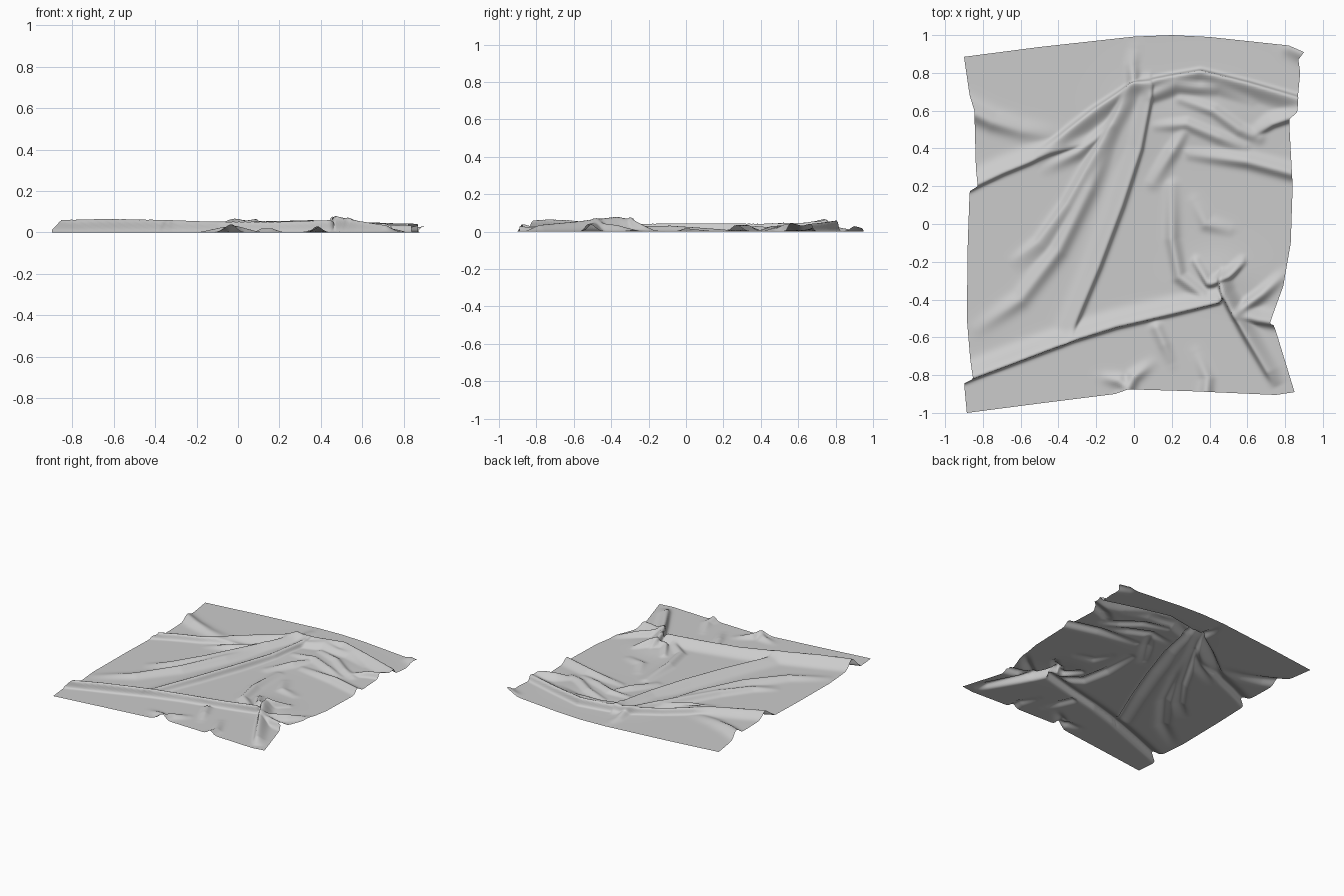
import bpy, bmesh, math

NX, NY = 170, 190

# outline of the cloth, one polyline per side
LEFT = [(-.885, -1), (-.90, -.84), (-.86, -.80), (-.885, -.5), (-.88, -.1), (-.87, .18),
        (-.835, .21), (-.845, .6), (-.87, .68), (-.90, .885)]
RIGHT = [(.85, -.89), (.74, -.53), (.72, -.52), (.79, -.33), (.83, -.1), (.84, .2),
         (.82, .57), (.86, .6), (.88, .8), (.87, .87), (.90, .91)]
BOTTOM = [(-.885, -1), (-.5, -.95), (-.1, -.9), (-.03, -.875), (.3, -.885), (.75, -.905), (.85, -.89)]
TOP = [(-.90, .885), (-.5, .937), (0, .992), (.2, 1), (.4, .99), (.82, .945), (.90, .91)]

# folds: (width left of path, width right of path, lean, [(x, y, height)...])
MAIN_FOLDS = [
    (.045, .022, .35, [(-.95, -.83, .058), (-.65, -.715, .066), (-.33, -.595, .06), (-.1, -.525, .052),
                       (.2, -.455, .052), (.44, -.395, .06)]),
    (.04, .028, .3, [(.47, -.28, .065), (.49, -.36, .08), (.6, -.57, .055), (.72, -.78, .035), (.76, -.86, 0)]),
    (.045, .022, .35, [(-.9, .19, .045), (-.7, .285, .045), (-.45, .385, .04), (-.2, .45, .01)]),
    (.025, .045, -.35, [(-.5, .38, .02), (-.38, .45, .045), (-.2, .59, .045), (0, .72, .055),
                        (.2, .76, .055), (.35, .785, .06), (.6, .725, .05), (.9, .64, .04)]),
    (.05, .04, 0, [(-.9, .61, .045), (-.75, .54, .035), (-.6, .495, .02), (-.42, .47, .005)]),
    (.04, .04, 0, [(.83, .93, .02), (.9, .9, .03)]),
]
FAN_FOLDS = [
    (.05, .03, .2, [(.0, .72, .05), (-.15, .45, .042), (-.35, .1, .035), (-.5, -.1, .025), (-.66, -.22, 0)]),
    (.025, .05, -.3, [(.08, .72, .05), (.02, .4, .042), (-.08, .1, .045), (-.2, -.22, .042), (-.35, -.58, .035)]),
    (.04, .04, 0, [(-.1, .5, .01), (-.24, .18, .035), (-.4, -.14, .035), (-.6, -.4, .025), (-.82, -.55, .005)]),
    (.035, .03, 0, [(-.12, .52, .03), (-.3, .38, .03), (-.46, .3, .005)]),
    (.03, .03, 0, [(0, .93, .003), (-.01, .84, .018), (0, .74, .04)]),
]
RIGHT_FOLDS = [
    (.03, .04, 0, [(.08, .68, .04), (.22, .73, .045), (.45, .72, .03), (.62, .66, .01)]),
    (.035, .035, 0, [(.25, .66, .02), (.42, .6, .035), (.56, .5, .03), (.66, .46, .015)]),
    (.035, .035, 0, [(.12, .52, .015), (.28, .53, .035), (.45, .46, .03), (.58, .41, .01)]),
    (.04, .03, 0, [(.3, .37, .012), (.6, .33, .035), (.9, .25, .035)]),
    (.04, .025, .3, [(.62, .47, .01), (.73, .54, .04), (.9, .6, .045)]),
    (.035, .035, 0, [(.1, .22, .01), (.2, .38, .03), (.26, .48, .02)]),
    (.035, .03, 0, [(.2, .2, .012), (.2, -.08, .032), (.24, -.28, .03), (.36, -.37, .03)]),
    (.035, .03, 0, [(.32, .12, .005), (.38, 0, .018), (.5, -.03, .006)]),
]
FRONT_FOLDS = [
    (.03, .025, .2, [(.33, -.2, .02), (.4, -.31, .045), (.5, -.27, .06), (.57, -.2, .02)]),
    (.04, .03, .2, [(.56, -.47, .045), (.66, -.5, .045), (.78, -.52, .04)]),
    (.03, .03, 0, [(.8, -.26, .005), (.68, -.37, .035), (.57, -.45, .045)]),
    (.03, .03, 0, [(-.06, -.92, .036), (0, -.81, .03), (.09, -.74, .005)]),
    (.03, .03, 0, [(-.18, -.81, .003), (-.08, -.83, .025), (-.03, -.87, .03)]),
    (.03, .03, 0, [(.38, -.92, .033), (.39, -.82, .022), (.33, -.68, .004)]),
    (.03, .03, 0, [(.2, -.74, .003), (.16, -.64, .02), (.12, -.55, .02)]),
]
FOLDS = MAIN_FOLDS + FAN_FOLDS + RIGHT_FOLDS + FRONT_FOLDS


def along(pts, t):
    """Point at fraction t of a polyline's length."""
    lens = [math.dist(a, b) for a, b in zip(pts, pts[1:])]
    d = t * sum(lens)
    for a, b, l in zip(pts, pts[1:], lens):
        if d <= l:
            return a[0] + (b[0] - a[0]) * d / l, a[1] + (b[1] - a[1]) * d / l
        d -= l
    return pts[-1]


def fold_height(x, y, fold):
    """Height and sideways drag of one fold at x, y."""
    wl, wr, lean, pts = fold
    best = None
    for (ax, ay, ah), (bx, by, bh) in zip(pts, pts[1:]):
        dx, dy = bx - ax, by - ay
        ll = dx * dx + dy * dy
        t = min(1, max(0, ((x - ax) * dx + (y - ay) * dy) / ll))
        ex, ey = x - ax - t * dx, y - ay - t * dy
        d2 = ex * ex + ey * ey
        if best is None or d2 < best[0]:
            n = math.sqrt(ll)
            best = (d2, dx * ey - dy * ex, ah + t * (bh - ah), dy / n, -dx / n)
    d2, side, h, nx, ny = best
    h *= math.exp(-d2 / (wl if side > 0 else wr) ** 2)
    return h, nx * lean * h, ny * lean * h


def swell(x, y, cx, cy, rx, ry, h):
    return h * math.exp(-((x - cx) / rx) ** 2 - ((y - cy) / ry) ** 2)


boxes = [(min(p[0] for p in f[3]) - .12, max(p[0] for p in f[3]) + .12,
          min(p[1] for p in f[3]) - .12, max(p[1] for p in f[3]) + .12) for f in FOLDS]


def cloth_point(x, y):
    total = sx = sy = 0
    for f, b in zip(FOLDS, boxes):
        if b[0] < x < b[1] and b[2] < y < b[3]:
            h, ox, oy = fold_height(x, y, f)
            total += h ** 3
            sx += ox
            sy += oy
    # soft lift where the cloth is bunched
    base = (swell(x, y, .35, .58, .32, .17, .014) + swell(x, y, .45, -.28, .16, .12, .016)
            + swell(x, y, -.02, .5, .12, .2, .012))
    return x + sx, y + sy, (total + base ** 3) ** (1 / 3)


# rumpled cloth: a grid stretched between the four edges
us = [i / NX for i in range(NX + 1)]
vs = [j / NY for j in range(NY + 1)]
bot, top = [along(BOTTOM, u) for u in us], [along(TOP, u) for u in us]
lef, rig = [along(LEFT, v) for v in vs], [along(RIGHT, v) for v in vs]

bm = bmesh.new()
grid = []
for j, v in enumerate(vs):
    row = []
    for i, u in enumerate(us):
        x, y = [(1 - u) * lef[j][k] + u * rig[j][k] + (1 - v) * bot[i][k] + v * top[i][k]
                - (1 - u) * ((1 - v) * bot[0][k] + v * top[0][k])
                - u * ((1 - v) * bot[-1][k] + v * top[-1][k]) for k in (0, 1)]
        row.append(bm.verts.new(cloth_point(x, y)))
    grid.append(row)
for j in range(NY):
    for i in range(NX):
        bm.faces.new((grid[j][i], grid[j][i + 1], grid[j + 1][i + 1], grid[j + 1][i]))

mesh = bpy.data.meshes.new("rumpled_cloth")
bm.to_mesh(mesh)
bm.free()
cloth = bpy.data.objects.new("rumpled_cloth", mesh)
bpy.context.collection.objects.link(cloth)
for p in mesh.polygons:
    p.use_smooth = True
